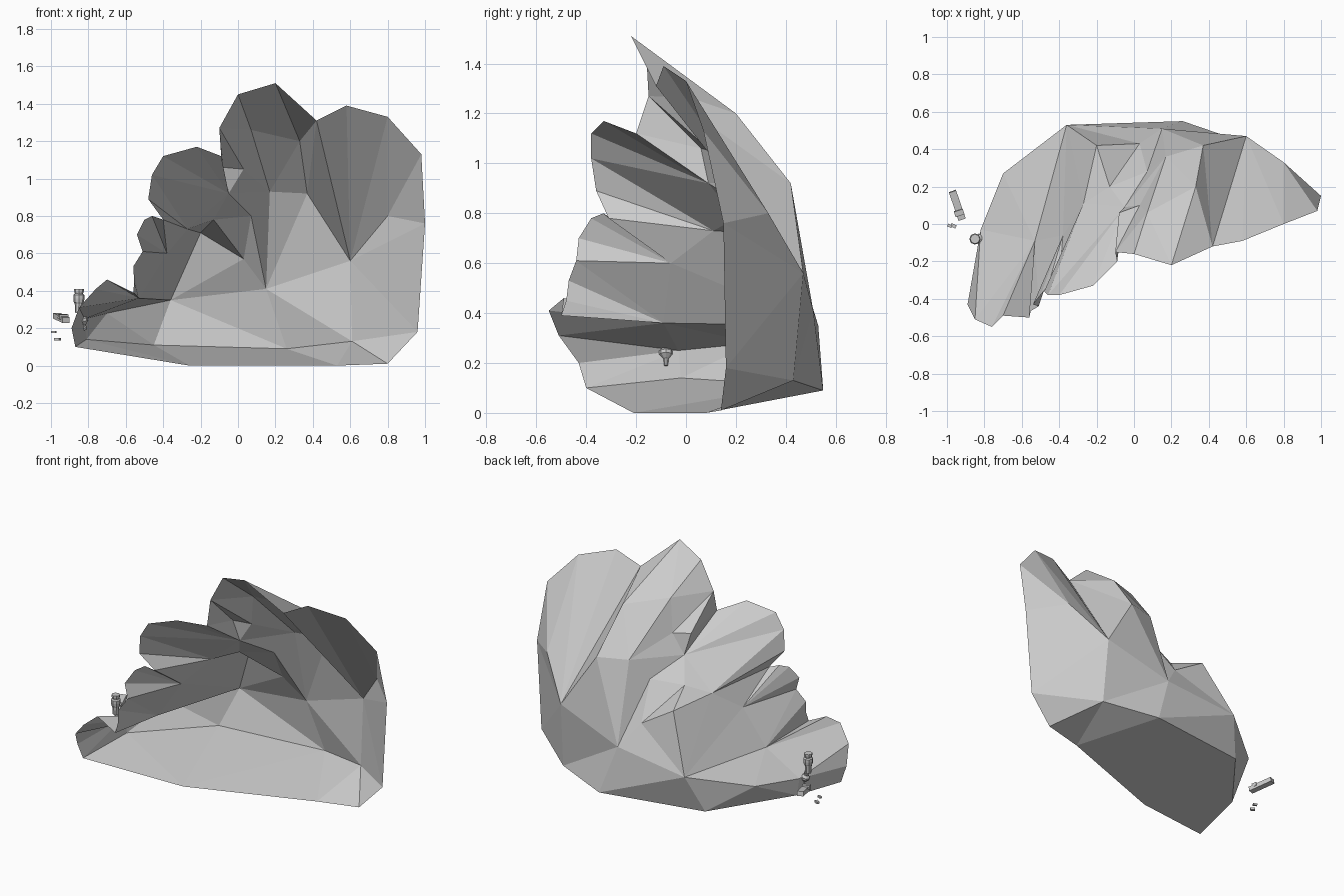
import bpy, bmesh
from mathutils import Vector, Matrix

if "Cube" in bpy.data.objects:
    bpy.data.objects.remove(bpy.data.objects["Cube"])

bm = bmesh.new()


def stitch(a, b):
    """Triangulate the band between two polylines, always taking the shorter diagonal."""
    a = [Vector(p) for p in a]
    b = [Vector(p) for p in b]
    i = j = 0
    while i < len(a) - 1 or j < len(b) - 1:
        da = (a[i + 1] - b[j]).length if i < len(a) - 1 else 1e9
        db = (b[j + 1] - a[i]).length if j < len(b) - 1 else 1e9
        if da <= db:
            tri = (a[i], b[j], a[i + 1])
            i += 1
        else:
            tri = (a[i], b[j], b[j + 1])
            j += 1
        if min((tri[0] - tri[1]).length, (tri[1] - tri[2]).length,
               (tri[0] - tri[2]).length) > 1e-4:
            bm.faces.new([bm.verts.new(p) for p in tri])


# Key points of the floor and the back wall
front_left, front_right = (-.87, -.40, .10), (.80, .14, .01)
floor_back = [(-.81, -.02, .14), (-.45, .44, .11), (.26, .55, .09), (.61, .43, .13)]
side_a, side_b = (-.82, -.03, .25), (-.70, .27, .28)
wall_l, wall_m, wall_r = (-.36, .53, .35), (.15, .51, .41), (.60, .47, .56)
wall_side = (.80, .33, .80)
up_l, up_r, crest = (.17, .36, .93), (.37, .42, .92), (.33, .20, 1.20)
right_rim, right_top = (1.0, .15, .76), (.80, 0, 1.33)
saddle = (.42, -.12, 1.31)

# Valleys and notches between the lobes, bottom to top
v1, v2, v3 = (-.53, -.09, .36), (-.38, -.06, .60), (-.27, .11, .73)
v4, v5 = (-.05, .09, .92), (-.08, .06, 1.06)
notch1, notch2 = (-.56, -.50, .39), (-.51, -.44, .61)
notch3, notch4 = (-.40, -.31, .78), (-.09, -.20, 1.12)
top_edge = (-.10, -.15, 1.27)
hollow = [(-.20, .42, .71), (.03, .43, .57), (.07, .28, .80)]
shelf = (-.13, .20, .78)

# Floor and wall bands
stitch([front_left, (-.26, -.21, 0), (.53, .08, 0), front_right], floor_back)
stitch(floor_back, [side_a, side_b, wall_l, wall_m, wall_r])
stitch([floor_back[-1], wall_r, wall_side], [front_right, (.96, .16, .18), right_rim])
stitch([side_a, v1], [side_b, wall_l])
stitch([wall_l], [v1, v2, v3])
stitch([wall_l, wall_m], [v3] + hollow + [up_l])
stitch([wall_m, wall_r], [up_l, up_r])
stitch([up_l, up_r], [crest])

# Shelf above the hollow
stitch([v3] + hollow, [shelf])
stitch([v3, shelf, hollow[-1]], [v4])
stitch([hollow[-1], up_l], [v4])

# Lobes curling forward: outer rim against root
stitch([front_left, (-.89, -.43, .20), (-.85, -.51, .31), (-.76, -.55, .41),
        (-.70, -.49, .46), notch1], [floor_back[0], side_a, v1])
stitch([notch1, (-.555, -.48, .45), (-.56, -.47, .53), notch2], [v1, v2])
stitch([notch2, (-.54, -.43, .70), (-.50, -.38, .78), (-.46, -.33, .80), notch3], [v2, v3])
stitch([notch3, (-.48, -.36, .89), (-.46, -.38, 1.02), (-.40, -.38, 1.12),
        (-.22, -.33, 1.17), notch4], [v3, v4])

# Top lobe with its dented left flank
dent, brow = (.03, .10, 1.05), (.07, .06, 1.26)
stitch([notch4], [v4, v5])
stitch([notch4, top_edge], [v5])
stitch([v5, top_edge, brow], [dent])
stitch([v5, dent], [v4, up_l])
stitch([dent, brow, crest], [up_l])
stitch([top_edge, (0, -.16, 1.45), (.20, -.22, 1.51)], [brow])
stitch([brow, crest], [(.20, -.22, 1.51)])
stitch([(.20, -.22, 1.51), saddle], [crest])

# Large right lobe fanning out from the wall
stitch([crest, up_r, wall_r], [saddle])
stitch([saddle, (.58, -.09, 1.39), right_top], [wall_r])
stitch([wall_r, wall_side], [right_top])
stitch([right_top, (.98, .07, 1.13), right_rim], [wall_side])

bmesh.ops.remove_doubles(bm, verts=bm.verts, dist=.002)
bmesh.ops.recalc_face_normals(bm, faces=bm.faces)


def finish(name, mesh):
    me = bpy.data.meshes.new(name)
    mesh.to_mesh(me)
    mesh.free()
    ob = bpy.data.objects.new(name, me)
    bpy.context.collection.objects.link(ob)
    return ob


finish("lobed_rock_shell", bm)


def turned(name, start, end, profile, sides=8):
    """Closed lathe along start-end; profile holds (fraction, radius) pairs."""
    s, e = Vector(start), Vector(end)
    rot = (e - s).to_track_quat('Z', 'Y')
    m = bmesh.new()
    rings = []
    for t, r in profile:
        c = bmesh.ops.create_circle(m, segments=sides, radius=r,
                                    matrix=Matrix.Translation(s.lerp(e, t)) @ rot.to_matrix().to_4x4())
        rings.append(c["verts"])
    for lo, hi in zip(rings, rings[1:]):
        for k in range(sides):
            n = (k + 1) % sides
            m.faces.new((lo[k], lo[n], hi[n], hi[k]))
    m.faces.new(rings[0][::-1])
    m.faces.new(rings[-1])
    return finish(name, m)


# Small ribbed post standing against the left lobe, with its bent foot
turned("small_post", (-.852, -.08, .28), (-.85, -.08, .41),
       [(0, .018), (.4, .022), (.45, .027), (.6, .03), (.75, .03), (.8, .022), (.9, .026), (1, .026)])
turned("post_foot", (-.815, -.08, .19), (-.84, -.08, .28),
       [(0, .008), (.3, .010), (.5, .028), (.65, .028), (.8, .015), (1, .018)])


def chip(name, loc, size, turn, tilt=0):
    bpy.ops.mesh.primitive_cube_add(size=1, location=loc, rotation=(tilt, 0, turn))
    ob = bpy.context.object
    ob.name = name
    ob.scale = size


# Loose fragments beside the rock
chip("loose_slab", (-.945, .10, .255), (.04, .16, .03), .33, .15)
chip("slab_ridge", (-.935, .06, .262), (.05, .03, .025), .33, .15)
chip("tiny_chip_a", (-.985, -.01, .18), (.025, .015, .012), -.4)
chip("tiny_chip_b", (-.965, -.01, .14), (.03, .018, .014), -.5)
